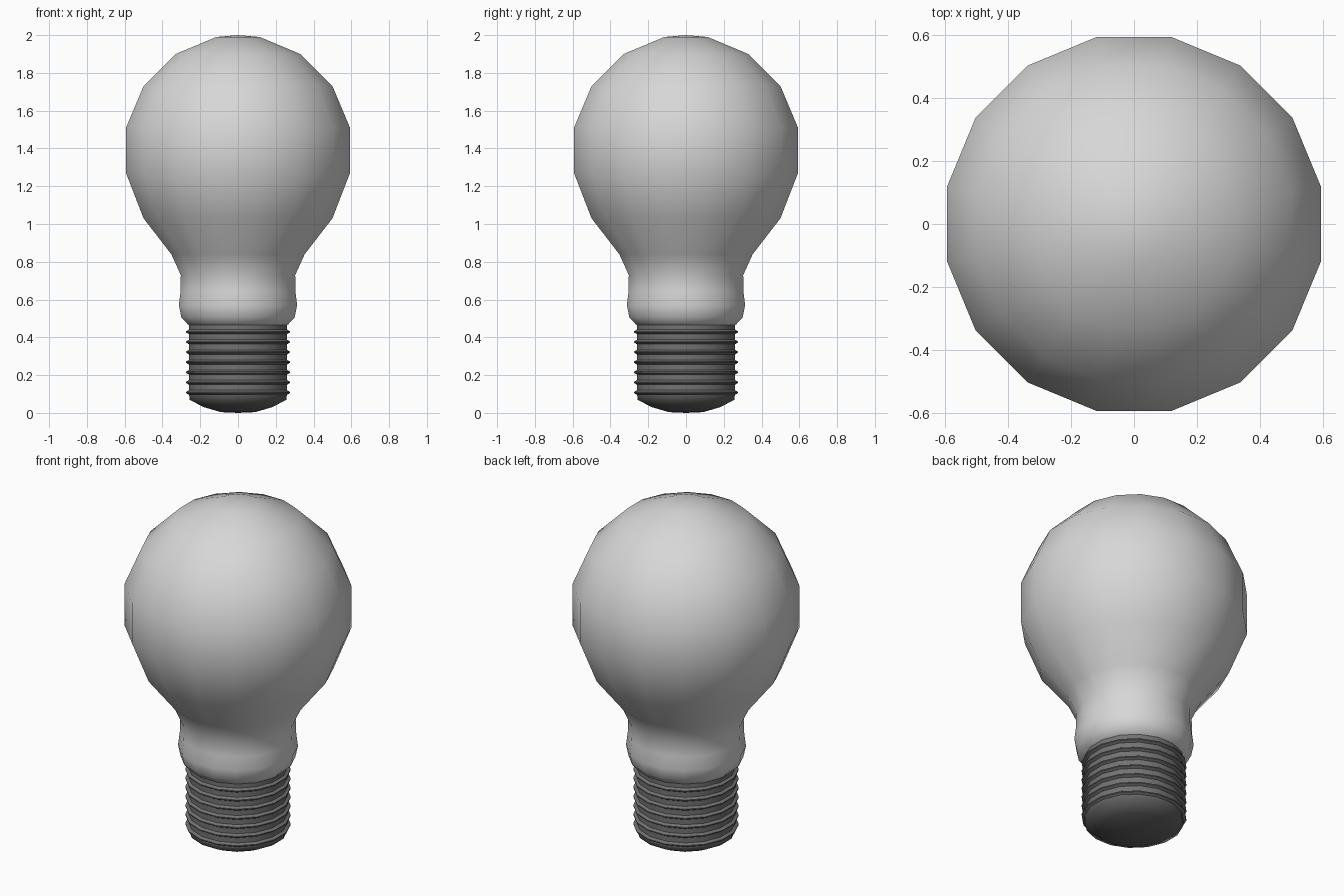
import bpy
import bmesh
import math

cube = bpy.data.objects.get("Cube")
if cube:
    bpy.data.objects.remove(cube, do_unlink=True)

SIDES = 16
FLAT = math.cos(math.pi / SIDES)  # profiles give the radius to the flats


def material(name, value):
    mat = bpy.data.materials.new(name)
    mat.use_nodes = True
    colour = (value, value, value, 1)
    mat.diffuse_color = colour
    mat.node_tree.nodes["Principled BSDF"].inputs["Base Color"].default_value = colour
    return mat


def lathe(name, profile, mat, angle):
    """Turn a bottom-to-top (radius, height) profile around the z axis."""
    bm = bmesh.new()
    rings = []
    for r, z in profile:
        if r == 0:
            rings.append([bm.verts.new((0, 0, z))] * SIDES)
            continue
        ring = []
        for i in range(SIDES):
            a = math.tau * (i + 0.5) / SIDES
            ring.append(bm.verts.new((r / FLAT * math.cos(a), r / FLAT * math.sin(a), z)))
        rings.append(ring)
    for low, high in zip(rings, rings[1:]):
        for i in range(SIDES):
            j = (i + 1) % SIDES
            corners = dict.fromkeys((low[i], low[j], high[j], high[i]))
            bm.faces.new(list(corners))
    bmesh.ops.recalc_face_normals(bm, faces=bm.faces)
    mesh = bpy.data.meshes.new(name)
    bm.to_mesh(mesh)
    bm.free()
    obj = bpy.data.objects.new(name, mesh)
    bpy.context.collection.objects.link(obj)
    mesh.materials.append(mat)
    bpy.ops.object.select_all(action="DESELECT")
    obj.select_set(True)
    bpy.context.view_layer.objects.active = obj
    bpy.ops.object.shade_smooth_by_angle(angle=math.radians(angle))
    return obj


frosted = material("frosted glass", 0.68)
metal = material("dark metal", 0.17)
contact = material("contact black", 0.12)

# Glass envelope with its swollen collar
lathe("glass_bulb", [
    (0.25, 0.46), (0.265, 0.468), (0.30, 0.505), (0.313, 0.57), (0.304, 0.645),
    (0.303, 0.73), (0.353, 0.84), (0.50, 1.03), (0.593, 1.27), (0.593, 1.51),
    (0.50, 1.73), (0.33, 1.90), (0.115, 1.99), (0, 2.0)], frosted, 80)

# Screw base: a cylinder with evenly spaced thin ridges
screw = [(0.26, 0.09)]
for n in range(7):
    z = 0.108 + n * 0.0535
    screw += [(0.26, z - 0.012), (0.275, z - 0.003), (0.275, z + 0.003), (0.26, z + 0.012)]
screw.append((0.26, 0.47))
lathe("screw_base", screw, metal, 50)

# Rounded contact cap underneath
lathe("contact_cap", [
    (0, 0), (0.09, 0.004), (0.18, 0.03), (0.258, 0.07), (0.258, 0.098)], contact, 80)
